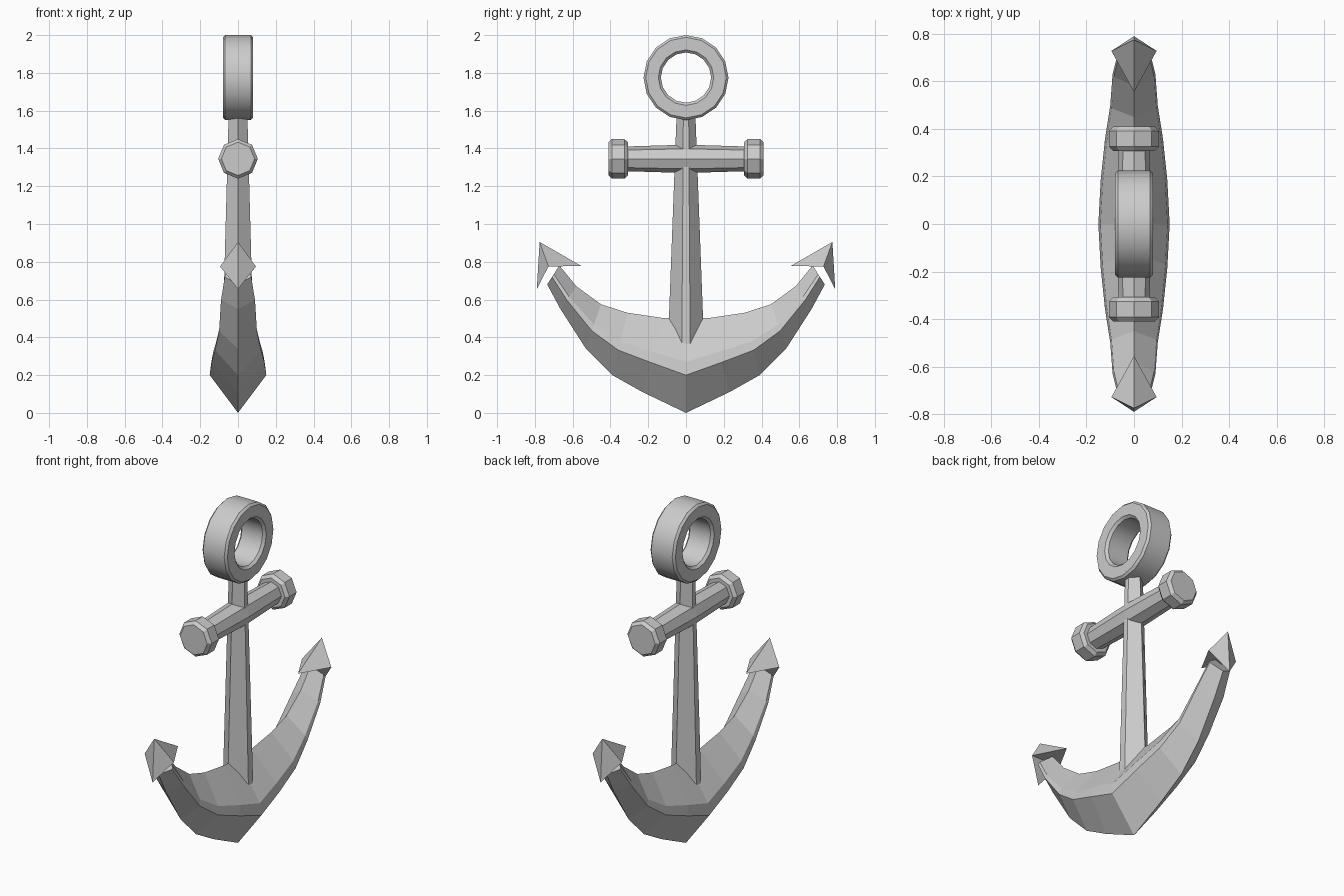
import bpy, bmesh
from math import sin, cos, tau, radians

if "Cube" in bpy.data.objects:
    bpy.data.objects.remove(bpy.data.objects["Cube"])


def make(name, verts, faces, smooth=None):
    me = bpy.data.meshes.new(name)
    me.from_pydata(verts, [], faces)
    bm = bmesh.new()
    bm.from_mesh(me)
    bmesh.ops.recalc_face_normals(bm, faces=bm.faces)
    bm.to_mesh(me)
    bm.free()
    ob = bpy.data.objects.new(name, me)
    bpy.context.collection.objects.link(ob)
    if smooth:
        bpy.ops.object.select_all(action='DESELECT')
        ob.select_set(True)
        bpy.context.view_layer.objects.active = ob
        bpy.ops.object.shade_smooth_by_angle(angle=radians(smooth))
    return ob


def loft(name, rings, closed=False, smooth=None):
    """Skin a list of equal-sized point loops, capped unless closed."""
    n, m = len(rings[0]), len(rings)
    verts = [p for r in rings for p in r]
    faces = [(i * n + j, i * n + (j + 1) % n,
              (i + 1) % m * n + (j + 1) % n, (i + 1) % m * n + j)
             for i in range(m if closed else m - 1) for j in range(n)]
    if not closed:
        faces += [tuple(range(n)), tuple(range((m - 1) * n, m * n))]
    return make(name, verts, faces, smooth)


def circle_y(y, r, z=1.345, n=8):
    return [(r * cos(tau * k / n), y, z + r * sin(tau * k / n)) for k in range(n)]


# Ring at the top: chamfered band revolved about x
band = [(-.068, .225), (.068, .225), (.08, .213), (.08, .147),
        (.066, .133), (-.066, .133), (-.08, .147), (-.08, .213)]
loft("ring", [[(x, r * cos(tau * k / 16), 1.775 + r * sin(tau * k / 16))
               for x, r in band] for k in range(16)], closed=True, smooth=30)

# Crossbar with a chamfered knob at each end
loft("crossbar", [circle_y(y, r) for y, r in
                  ((-.33, .065), (0, .075), (.33, .065))])
for side, label in ((-1, "front"), (1, "back")):
    loft("crossbar_knob_" + label,
         [circle_y(side * y, r) for y, r in
          ((.308, .088), (.326, .105), (.392, .105), (.41, .088))])

# Tapered shank with narrow flats on its sides
loft("shank", [[(a, -c, z), (a, c, z), (0, b, z), (-a, c, z), (-a, -c, z), (0, -b, z)]
               for z, a, b, c in ((.35, .083, .096, .022), (1.6, .049, .049, .014))])

# Curved arms: outer point (y, z), inner point (y, z), half width
half = [((0, 0), (0, .5), .15),
        ((.23, .11), (.12, .502), .14),
        ((.39, .20), (.31, .53), .122),
        ((.53, .34), (.45, .575), .10),
        ((.665, .55), (.58, .67), .09),
        ((.735, .68), (.67, .78), .07)]
stations = [((-o[0], o[1]), (-i[0], i[1]), w) for o, i, w in half[:0:-1]] + half


def arm_section(o, i, w):
    def at(x, t):
        return (x, o[0] + (i[0] - o[0]) * t, o[1] + (i[1] - o[1]) * t)
    return [at(0, 0), at(w, .40), at(w * .94, .54), at(0, 1),
            at(-w * .94, .54), at(-w, .40)]


loft("arms", [arm_section(*s) for s in stations])

# Swept arrow-shaped flukes on the arm ends
for side, label in ((-1, "front"), (1, "back")):
    pts = [(0, .775, .905), (.095, .728, .775), (0, .79, .655),
           (-.095, .728, .775), (0, .555, .778)]
    make("fluke_" + label, [(x, side * y, z) for x, y, z in pts],
         [(0, 1, 2), (0, 2, 3), (0, 3, 4), (0, 4, 1), (1, 3, 2), (1, 4, 3)])
